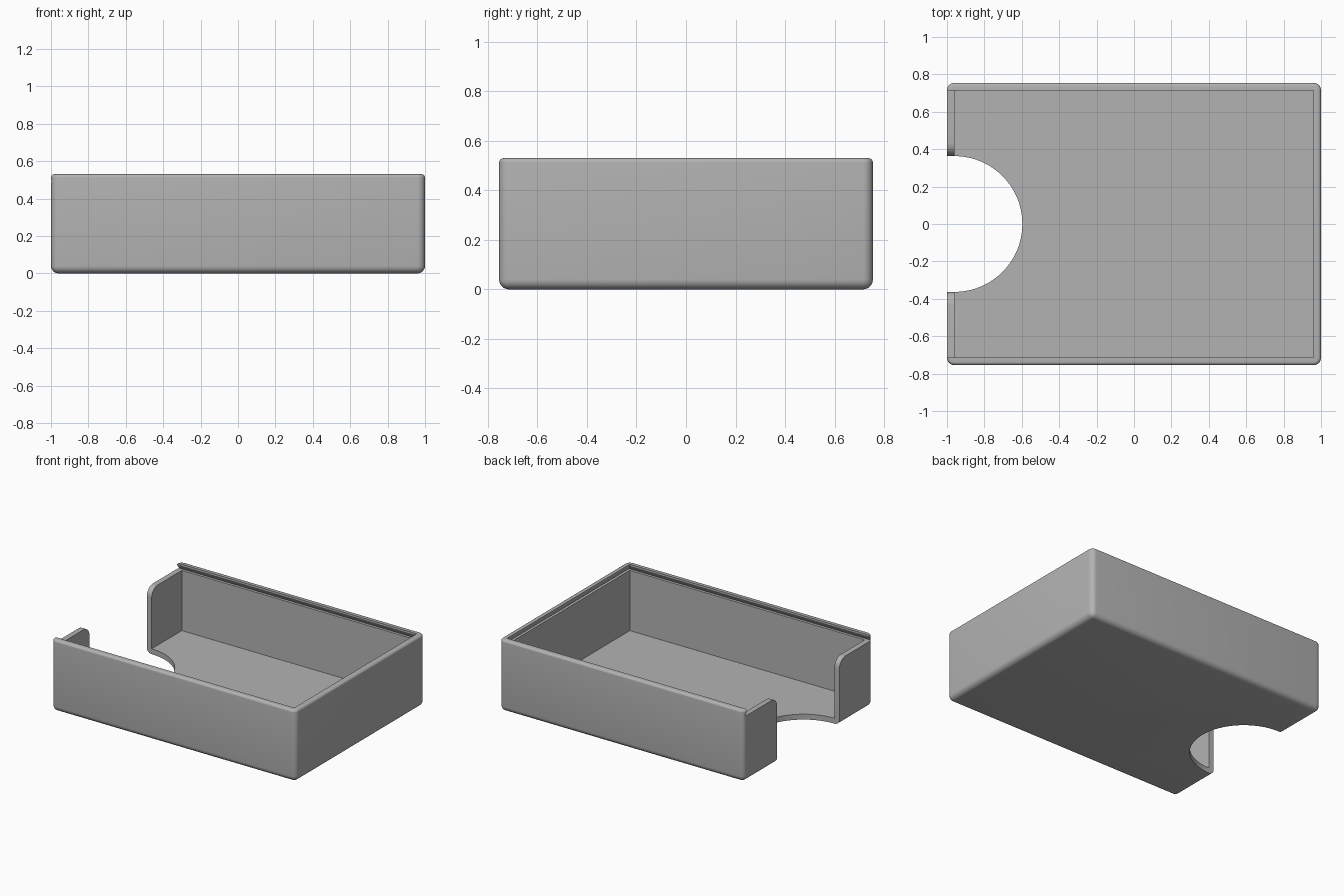
import bpy, bmesh
from math import sin, cos, pi, radians

cube = bpy.data.objects.get("Cube")
if cube:
    bpy.data.objects.remove(cube, do_unlink=True)

HX, HY, H = 1.0, 0.755, 0.53      # half length, half width, height
WALL, FLOOR = 0.04, 0.04
GROOVE = 0.02                     # groove depth in the walls
LEDGE, LIP = 0.485, 0.518         # groove bottom and top
NOTCH, ROUND = 0.363, 0.07        # finger notch and tab corner radius
IX, IY = HX - WALL, HY - WALL

grey = bpy.data.materials.new("plain grey")
grey.use_nodes = True
colour = (0.45, 0.45, 0.45, 1)
grey.diffuse_color = colour
grey.node_tree.nodes["Principled BSDF"].inputs["Base Color"].default_value = colour


def loft(name, rings):
    """Closed solid through rings of equal point count."""
    bm = bmesh.new()
    loops = [[bm.verts.new(p) for p in ring] for ring in rings]
    n = len(loops[0])
    for a, b in zip(loops, loops[1:]):
        for i in range(n):
            j = (i + 1) % n
            bm.faces.new((a[i], a[j], b[j], b[i]))
    bm.faces.new(loops[0][::-1])
    bm.faces.new(loops[-1])
    bmesh.ops.recalc_face_normals(bm, faces=bm.faces)
    mesh = bpy.data.meshes.new(name)
    bm.to_mesh(mesh)
    bm.free()
    obj = bpy.data.objects.new(name, mesh)
    bpy.context.collection.objects.link(obj)
    return obj


def rect(x0, x1, y, z):
    return [(x0, -y, z), (x1, -y, z), (x1, y, z), (x0, y, z)]


# Outer block: large rounds on sides and bottom, small round on the rim
tray = loft("tray", [rect(-HX, HX, HY, 0), rect(-HX, HX, HY, H)])
bm = bmesh.new()
bm.from_mesh(tray.data)


def is_rim(e):
    return all(v.co.z > H - 0.001 for v in e.verts)


for size, pick in ((0.04, lambda e: not is_rim(e)), (0.018, is_rim)):
    bmesh.ops.bevel(bm, geom=[e for e in bm.edges if pick(e)], offset=size,
                    segments=6, profile=0.5, affect='EDGES', clamp_overlap=True)
bm.to_mesh(tray.data)
bm.free()
tray.data.materials.append(grey)

# Inside of the tray
cavity = loft("cavity_cutter", [rect(-IX, IX, IY, FLOOR), rect(-IX, IX, IY, 0.5)])

# Undercut lid groove, open at one end
slot = loft("lid_slot_cutter", [
    rect(-1.2, IX + GROOVE, IY + GROOVE, LEDGE),
    rect(-1.2, IX, IY, LIP),
    rect(-1.2, IX, IY, 0.7)])

# Finger notch through floor and end wall
arc = [-pi / 2 + pi * i / 48 for i in range(49)]
outline = [(-1.2, -NOTCH)] + [(-IX + NOTCH * cos(a), NOTCH * sin(a)) for a in arc] + [(-1.2, NOTCH)]
notch = loft("notch_cutter", [[(x, y, z) for x, y in outline] for z in (-0.1, 0.7)])

# Rounded upper corners of the two end tabs
side = [(NOTCH + ROUND * (1 - cos(t)), LEDGE - ROUND * (1 - sin(t)))
        for t in [pi / 2 * i / 10 for i in range(11)]]
side.append((NOTCH + ROUND, 0.6))
flare_outline = side + [(-y, z) for y, z in reversed(side)]
flare = loft("tab_round_cutter", [[(x, y, z) for y, z in flare_outline] for x in (-1.2, -0.9)])

# Cut, bake and tidy up
cutters = [cavity, slot, notch, flare]
for c in cutters:
    c.hide_render = True
    mod = tray.modifiers.new(c.name, 'BOOLEAN')
    mod.operation = 'DIFFERENCE'
    mod.solver = 'EXACT'
    mod.object = c
graph = bpy.context.evaluated_depsgraph_get()
baked = bpy.data.meshes.new_from_object(tray.evaluated_get(graph))
tray.modifiers.clear()
tray.data = baked
for c in cutters:
    bpy.data.objects.remove(c, do_unlink=True)

bpy.ops.object.select_all(action='DESELECT')
tray.select_set(True)
bpy.context.view_layer.objects.active = tray
bpy.ops.object.shade_smooth_by_angle(angle=radians(30))
